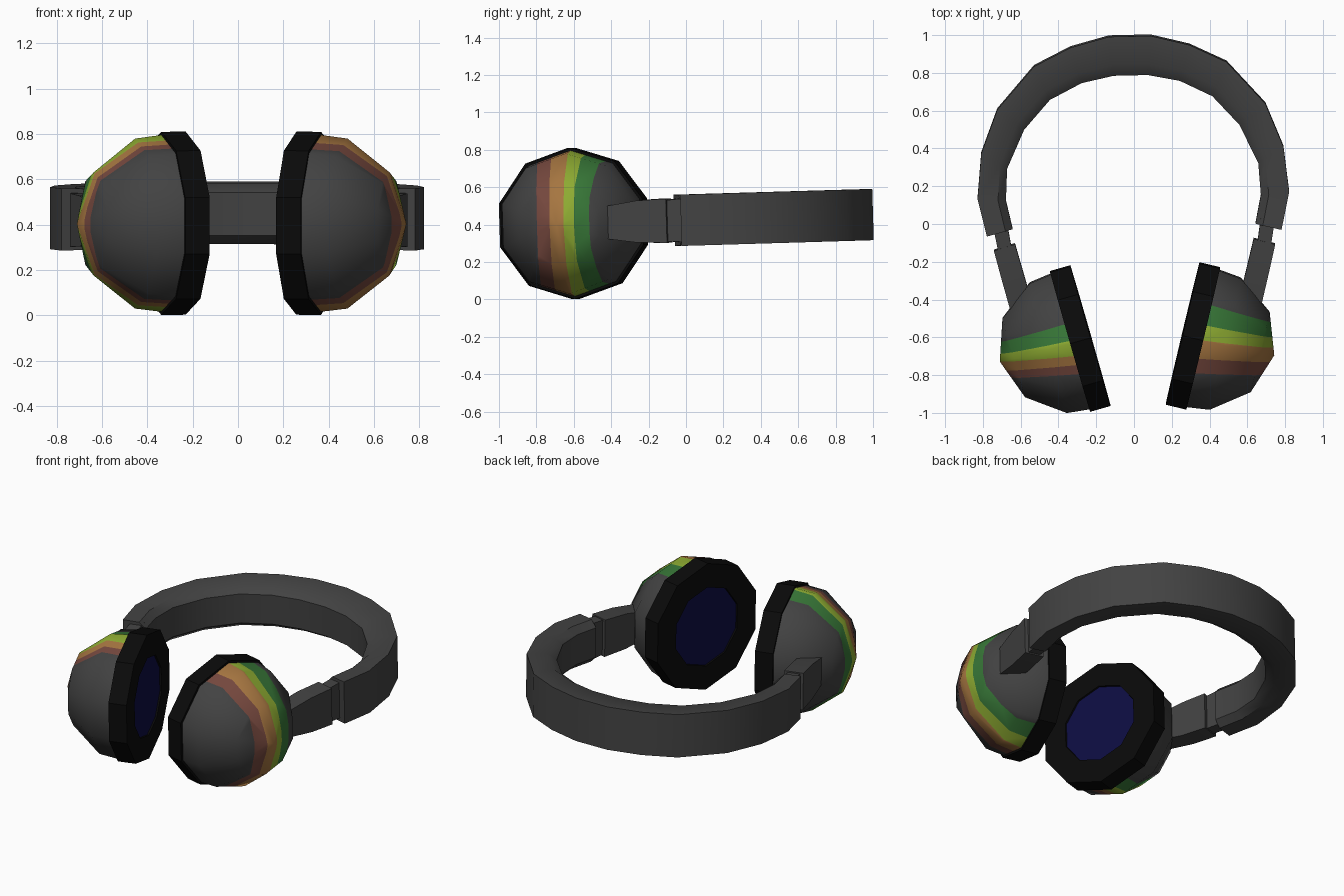
import bpy, bmesh, math
from mathutils import Matrix, Vector

if "Cube" in bpy.data.objects:
    bpy.data.objects.remove(bpy.data.objects["Cube"])

# ---- materials (linear colours)
def mat(name, rgb):
    m = bpy.data.materials.new(name)
    m.diffuse_color = (*rgb, 1)
    m.use_nodes = True
    m.node_tree.nodes["Principled BSDF"].inputs["Base Color"].default_value = m.diffuse_color
    return m

GREY = mat("charcoal", (0.055, 0.055, 0.055))
BLACK = mat("pad_black", (0.003, 0.003, 0.003))
BLUE = mat("speaker_blue", (0.004, 0.004, 0.055))
BROWN = mat("stripe_brown", (0.18, 0.065, 0.048))
ORANGE = mat("stripe_orange", (0.38, 0.18, 0.052))
LIME = mat("stripe_lime", (0.27, 0.41, 0.032))
GREEN = mat("stripe_green", (0.038, 0.18, 0.038))

# The whole model is slightly turned and tilted
POSE = (Matrix.Translation((0, 0, 0.424)) @ Matrix.Rotation(math.radians(1.3), 4, 'Z')
        @ Matrix.Rotation(math.radians(1.7), 4, 'X'))


def finish(name, bm, mats, angle=None):
    bmesh.ops.recalc_face_normals(bm, faces=bm.faces[:])
    bm.transform(POSE)
    me = bpy.data.meshes.new(name)
    bm.to_mesh(me)
    bm.free()
    for m in mats:
        me.materials.append(m)
    ob = bpy.data.objects.new(name, me)
    bpy.context.scene.collection.objects.link(ob)
    if angle:
        bpy.ops.object.select_all(action='DESELECT')
        ob.select_set(True)
        bpy.context.view_layer.objects.active = ob
        bpy.ops.object.shade_smooth_by_angle(angle=math.radians(angle))
    return ob


def loft(rings, cap_start=True, cap_end=True):
    """Skin a list of closed rings; a one-point ring makes a tip."""
    bm = bmesh.new()
    vs = [[bm.verts.new(p) for p in r] for r in rings]
    for a, b in zip(vs, vs[1:]):
        n = len(a)
        for i in range(n):
            j = (i + 1) % n
            if len(b) == 1:
                bm.faces.new((a[i], a[j], b[0]))
            else:
                bm.faces.new((a[i], a[j], b[j], b[i]))
    if cap_start:
        bm.faces.new(vs[0][::-1])
    if cap_end and len(vs[-1]) > 2:
        bm.faces.new(vs[-1])
    return bm


# ---- headband: padded section swept through outer/inner path points
outer = [(.11, .998), (.315, .945), (.51, .85), (.71, .625), (.80, .395), (.825, .155), (.78, -.045)]
inner = [(.09, .79), (.26, .755), (.43, .67), (.57, .515), (.665, .31), (.675, .14), (.643, -.01)]
pairs = list(zip(outer, inner))
path = [((-o[0], o[1]), (-i[0], i[1])) for o, i in reversed(pairs)] + pairs
section = [(0, .137), (.72, .135), (1, .095), (1, -.095), (.72, -.135), (0, -.137)]
rings = [[Vector((*Vector(o).lerp(Vector(i), f), z)) for f, z in section] for o, i in path]
finish("headband", loft(rings), [GREY], 40)


def box_ring(a, b, h):
    return [(*a, -h), (*b, -h), (*b, h), (*a, h)]


# ---- cups
ANG = math.radians(14.7)
STRIPES = {  # stripe edges at the rim and at the crown
    "right": ([-.18, -.10, 0, .08, .19], [-.107, -.036, .04, .093, .165]),
    "left": ([-.17, -.12, -.07, .014, .105], [-.09, -.05, 0, .04, .10]),
}
DOME_H = .387


def decagon(h, r):
    return [(h, r * math.sin(k * math.tau / 10), r * math.cos(k * math.tau / 10)) for k in range(10)]


for side, s in (("right", 1), ("left", -1)):
    mirror = Matrix.Diagonal((s, 1, 1, 1))
    place = mirror @ Matrix.Translation((.3525, -.614, 0)) @ Matrix.Rotation(-ANG, 4, 'Z')

    # striped dome
    bm = loft([decagon(0, .39), decagon(.12, .375), decagon(.31, .228), [(DOME_H, 0, 0)]],
              cap_start=False)
    rim, crown = STRIPES[side]
    for te, ta in zip(rim, crown):
        bmesh.ops.bisect_plane(bm, geom=bm.verts[:] + bm.edges[:] + bm.faces[:], dist=1e-5,
                               plane_co=(0, te, 0), plane_no=(te - ta, DOME_H, 0))
    for f in bm.faces:
        c = f.calc_center_median()
        n = sum(c.y > te + (ta - te) * c.x / DOME_H for te, ta in zip(rim, crown))
        f.material_index = n % 5
    bm.transform(place)
    finish(side + "_cup_shell", bm, [GREY, BROWN, ORANGE, LIME, GREEN], 75)

    # ear cushion with speaker disc
    bm = loft([decagon(0, .404), decagon(-.112, .404), decagon(-.112, .252), decagon(-.102, .25)])
    bm.faces.ensure_lookup_table()
    bm.faces[-1].material_index = 1
    bm.transform(place)
    finish(side + "_ear_cushion", bm, [BLACK, BLUE])

    # arm tapering into the cup
    bm = loft([box_ring((.632, -.09), (.745, -.122), .118),
               box_ring((.59, -.25), (.706, -.28), .112),
               box_ring((.545, -.42), (.66, -.46), .085)])
    bm.transform(mirror)
    finish(side + "_arm", bm, [GREY], 30)

    # slider between band and arm
    bm = loft([box_ring((.672, .02), (.745, .0), .118),
               box_ring((.648, -.13), (.718, -.15), .108)])
    bm.transform(mirror)
    finish(side + "_slider", bm, [GREY])
